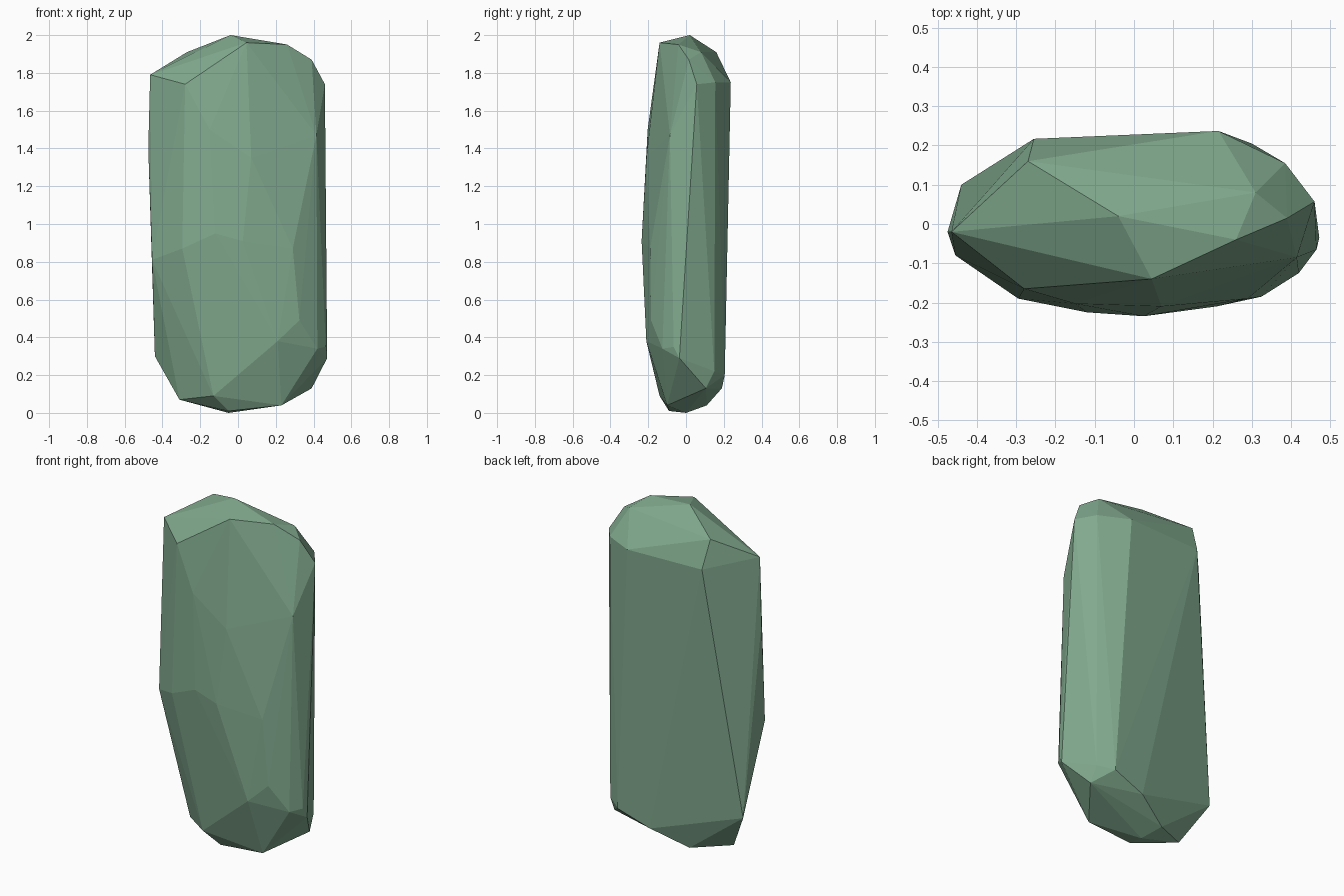
import bpy, bmesh

# Corner points of the chiselled stone, grouped by region
crown = [(-.04, .02, 2), (.045, -.14, 1.96), (.26, -.04, 1.95), (.39, .015, 1.87),
         (.46, .057, 1.74), (.31, .08, 1.91), (.385, .155, 1.75), (.215, .237, 1.75),
         (-.255, .217, 1.75), (-.27, .16, 1.91), (-.465, -.02, 1.79), (-.28, -.165, 1.74)]
front = [(-.475, -.02, 1.4), (-.455, -.08, .81), (-.295, -.19, .87), (-.12, -.225, .95),
         (.025, -.235, .91), (.29, -.19, .87), (.325, -.185, .49), (.21, -.21, .38),
         (.42, -.125, .34), (.07, -.21, 1.35), (-.15, -.203, 1.5), (.415, -.085, 1.47),
         (.465, -.065, .35)]
base = [(.472, -.035, .29), (.39, .105, .13), (.385, .15, .22), (.3, .205, .2),
        (.1, .19, .13), (-.1, .11, .04), (-.05, 0, 0), (-.05, -.09, .01),
        (.23, -.1, .04), (-.13, -.14, .09), (-.31, 0, .07), (-.44, .10, .30)]

# Wrap the corners in a flat-faced convex skin
bm = bmesh.new()
for p in crown + front + base:
    bm.verts.new(p)
hull = bmesh.ops.convex_hull(bm, input=bm.verts[:])
loose = [v for v in bm.verts if not v.link_faces]
bmesh.ops.delete(bm, geom=loose, context='VERTS')
bmesh.ops.recalc_face_normals(bm, faces=bm.faces[:])
mesh = bpy.data.meshes.new("standing_stone")
bm.to_mesh(mesh)
bm.free()

# Green stone
stone = bpy.data.objects.new("standing_stone", mesh)
bpy.context.collection.objects.link(stone)
mat = bpy.data.materials.new("green_stone")
mat.diffuse_color = (.22, .40, .27, 1)
mesh.materials.append(mat)
